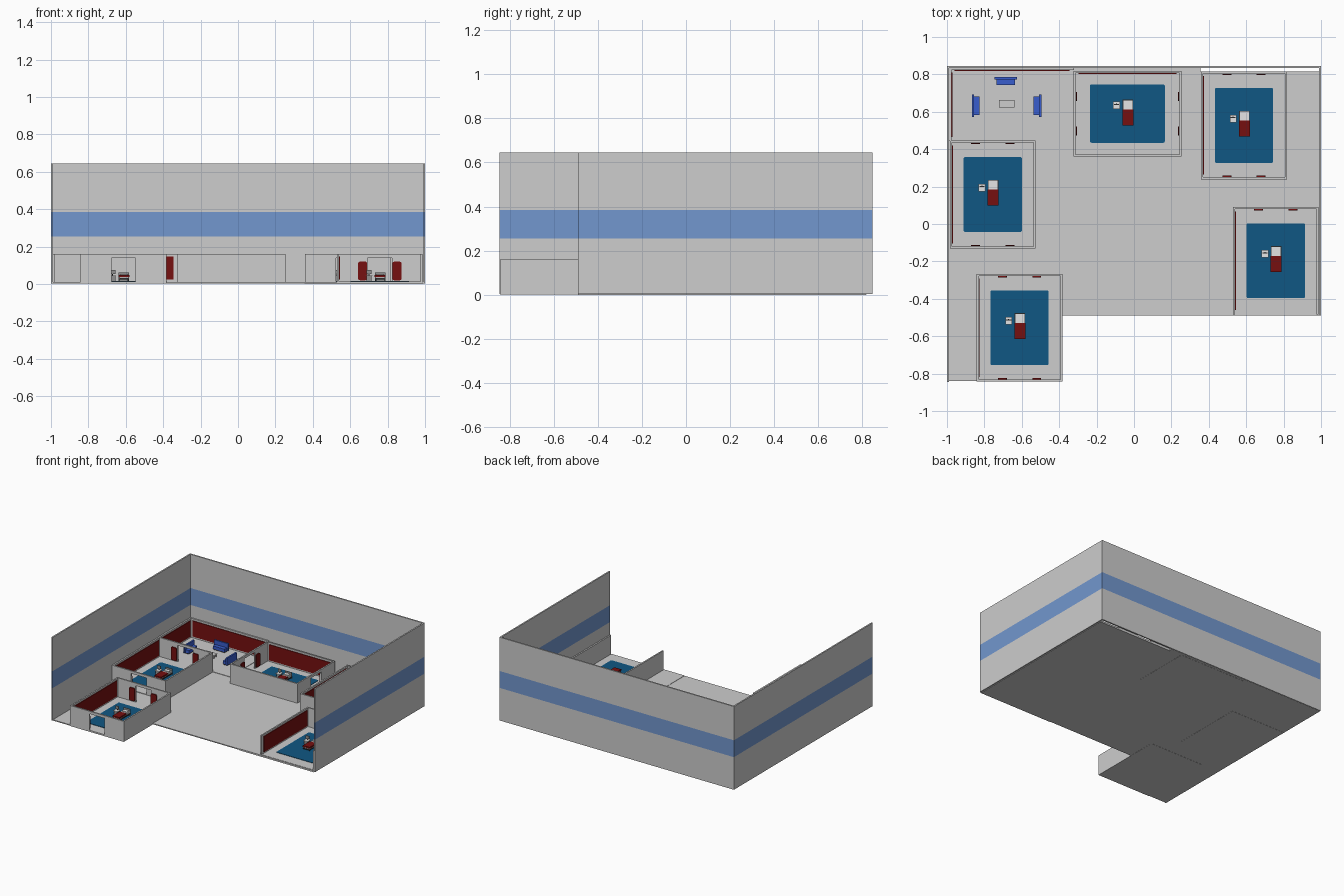
import bpy, bmesh, math
from mathutils import Matrix

if "Cube" in bpy.data.objects:
    bpy.data.objects.remove(bpy.data.objects["Cube"])


def material(name, rgb):
    m = bpy.data.materials.new(name)
    m.diffuse_color = (*rgb, 1)
    m.use_nodes = True
    m.node_tree.nodes["Principled BSDF"].inputs["Base Color"].default_value = m.diffuse_color
    return m


GREY = material("wall_grey", (0.61, 0.61, 0.61))
GLASS = material("window_blue", (0.17, 0.31, 0.62))
CARPET = material("carpet_teal", (0.005, 0.097, 0.23))
RED = material("fabric_red", (0.18, 0.005, 0.005))
SOFA = material("sofa_blue", (0.04, 0.11, 0.61))
METAL = material("metal_grey", (0.28, 0.28, 0.28))
DARK = material("dark_frame", (0.03, 0.03, 0.03))
WHITE = material("linen_white", (0.78, 0.78, 0.78))
IDENT = Matrix()


def finish(name, bm, mat, M):
    bm.transform(M)
    bmesh.ops.recalc_face_normals(bm, faces=bm.faces)
    me = bpy.data.meshes.new(name)
    bm.to_mesh(me)
    bm.free()
    me.materials.append(mat)
    ob = bpy.data.objects.new(name, me)
    bpy.context.collection.objects.link(ob)
    return ob


def box(name, x, y, z, mat, M=IDENT, round_=0):
    """Box from (min, max) ranges; round_ rounds the corners of a flat plate."""
    bm = bmesh.new()
    size = [r[1] - r[0] for r in (x, y, z)]
    mid = [(r[0] + r[1]) / 2 for r in (x, y, z)]
    bmesh.ops.create_cube(bm, size=1, matrix=Matrix.Translation(mid) @ Matrix.Diagonal((*size, 1)))
    if round_:
        a = size.index(min(size))
        edges = [e for e in bm.edges if abs(e.verts[0].co[a] - e.verts[1].co[a]) > min(size) * 0.5]
        bmesh.ops.bevel(bm, geom=edges, offset=round_, segments=3, profile=0.5, affect='EDGES')
    return finish(name, bm, mat, M)


def door_wall(name, half, y, z0, z1, M):
    """Wall with a centred door opening, extruded from its outline."""
    d, top = 0.065, 0.14
    pts = [(-half, z0), (-d, z0), (-d, top), (d, top), (d, z0), (half, z0), (half, z1), (-half, z1)]
    bm = bmesh.new()
    f = bm.faces.new([bm.verts.new((px, y[0], pz)) for px, pz in pts])
    ext = bmesh.ops.extrude_face_region(bm, geom=[f])
    for v in ext["geom"]:
        if isinstance(v, bmesh.types.BMVert):
            v.co.y = y[1]
    return finish(name, bm, GREY, M)


def place(cx, cy, deg=0):
    return Matrix.Translation((cx, cy, 0)) @ Matrix.Rotation(math.radians(deg), 4, 'Z')


# floor slabs
F = 0.01
box("main_floor", (-0.99, 0.355), (-0.49, 0.84), (0.003, F), GREY)
box("front_left_floor", (-0.99, -0.385), (-0.84, -0.49), (0.003, F), GREY)
box("right_floor", (0.355, 0.99), (-0.49, 0.815), (0, 0.012), GREY)
box("lounge_floor", (-0.985, -0.38), (0.445, 0.835), (0.004, 0.013), GREY)

# outer walls with a window band
for tag, z, mat in (("lower", (0.004, 0.255), GREY), ("window_band", (0.255, 0.385), GLASS),
                    ("upper", (0.385, 0.645), GREY)):
    box("left_wall_" + tag, (-1, -0.989), (-0.845, 0.845), z, mat)
    box("right_wall_" + tag, (0.989, 1), (-0.49, 0.845), z, mat)
    box("back_wall_" + tag, (-0.989, 0.989), (0.834, 0.845), z, mat)

# lounge partitions and red panels
box("lounge_left_wall", (-0.988, -0.976), (0.445, 0.833), (F, 0.16), GREY)
box("lounge_back_wall", (-0.976, -0.32), (0.823, 0.833), (F, 0.16), GREY)
box("lounge_left_panel", (-0.976, -0.971), (0.465, 0.81), (0.025, 0.146), RED)
box("lounge_back_panel", (-0.96, -0.345), (0.818, 0.823), (0.025, 0.146), RED)

W, D, T = 0.229, 0.288, 0.011   # room half width, half depth, wall thickness


def room(tag, cx, cy, deg=0, front=True):
    M = place(cx, cy, deg)
    wz = (0.006, 0.16)
    box(tag + "_floor", (-W, W), (-D, D), (0.002, 0.014), GREY, M)
    box(tag + "_left_wall", (-W, -W + T), (-D, D), wz, GREY, M)
    box(tag + "_right_wall", (W - T, W), (-D, D), wz, GREY, M)
    box(tag + "_wall_panel", (-W + T, -W + T + 0.005), (-D + 0.025, D - 0.025), (0.025, 0.146), RED, M)
    box(tag + "_carpet", (-0.156, 0.156), (-0.2, 0.2), (0.013, 0.017), CARPET, M, 0.008)
    for side in ((1, -1) if front else (1,)):
        ys = sorted((side * (D - T), side * D))
        door_wall(tag + ("_back_wall" if side > 0 else "_front_wall"), W - T, ys, *wz, M)
        yc = sorted((side * (D - T - 0.008), side * (D - T - 0.001)))
        for s in (-1, 1):
            box(tag + "_curtain", sorted((s * 0.068, s * 0.116)), yc, (0.02, 0.12), RED, M, 0.01)
    # bed (keeps the same direction in every room)
    B = place(cx + 0.002, cy + (0.005 if deg else 0.008))
    x = (-0.027, 0.027)
    for lx in (-0.024, 0.02):
        for ly in (-0.062, 0.058):
            box(tag + "_bed_leg", (lx, lx + 0.004), (ly, ly + 0.004), (0.016, 0.03), DARK, B)
    box(tag + "_bed_base", x, (-0.066, 0.066), (0.023, 0.029), DARK, B)
    box(tag + "_bed_frame", (-0.028, 0.028), (-0.067, 0.067), (0.032, 0.036), METAL, B)
    box(tag + "_bed_core", (-0.022, 0.022), (-0.06, 0.06), (0.028, 0.033), DARK, B)
    box(tag + "_mattress", x, (-0.066, 0.066), (0.036, 0.045), WHITE, B)
    box(tag + "_blanket", (-0.029, 0.029), (-0.068, 0.018), (0.038, 0.049), RED, B)
    box(tag + "_pillow", (-0.021, 0.021), (0.034, 0.06), (0.045, 0.052), WHITE, B, 0.004)
    box(tag + "_headboard", (-0.028, 0.028), (0.066, 0.07), (0.016, 0.062), METAL, B)
    # bedside stand with a small screen
    S = place(cx - 0.058, cy + (0.045 if deg else 0.037))
    box(tag + "_stand_cabinet", (-0.014, 0.014), (-0.016, 0.016), (0.016, 0.042), METAL, S)
    box(tag + "_stand_top", (-0.018, 0.018), (-0.02, 0.02), (0.042, 0.046), WHITE, S)
    box(tag + "_stand_post", (-0.003, 0.003), (0.004, 0.01), (0.046, 0.06), DARK, S)
    box(tag + "_stand_screen", (-0.014, 0.014), (0.002, 0.007), (0.054, 0.076), METAL, S)


room("north_room", -0.035, 0.59, -90)
room("north_east_room", 0.588, 0.527)
room("west_room", -0.755, 0.158)
room("south_west_room", -0.612, -0.555)
room("east_room", 0.758, -0.196, front=False)

# lounge sofas around a low table
for tag, cx, cy, deg in (("back", -0.685, 0.765, 0), ("left", -0.847, 0.632, 90), ("right", -0.515, 0.632, -90)):
    M = place(cx, cy, deg)
    box(tag + "_sofa_seat", (-0.05, 0.05), (-0.022, 0.01), (0.02, 0.042), SOFA, M)
    box(tag + "_sofa_back", (-0.06, 0.06), (0.008, 0.02), (0.02, 0.075), SOFA, M)
    box(tag + "_sofa_base", (-0.048, 0.048), (-0.018, 0.016), (0.012, 0.02), DARK, M)
box("low_table_top", (-0.722, -0.64), (0.622, 0.662), (0.034, 0.039), GREY)
for lx in (-0.718, -0.65):
    for ly in (0.625, 0.653):
        box("low_table_leg", (lx, lx + 0.006), (ly, ly + 0.006), (0.012, 0.035), METAL)
